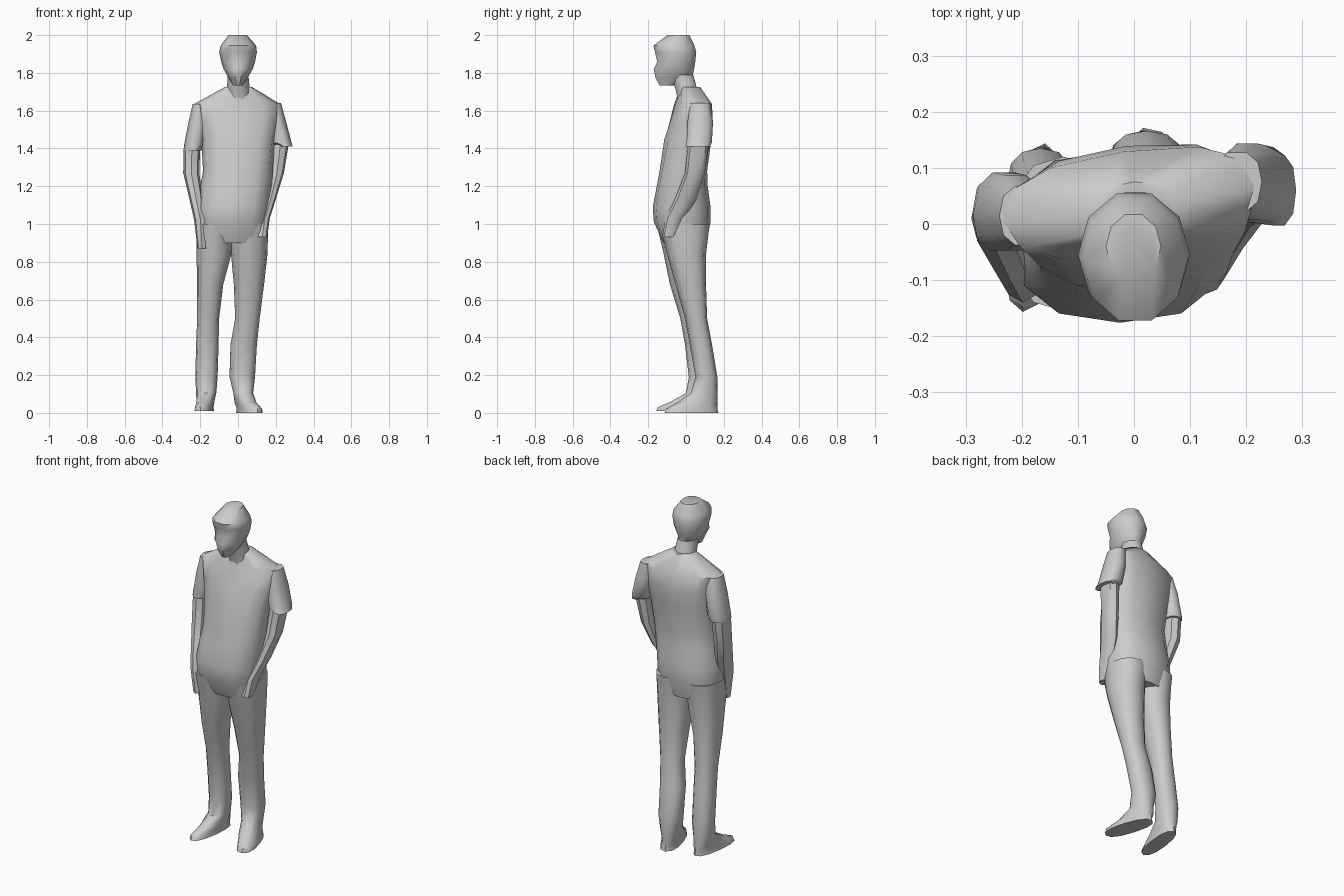
import bpy, bmesh, math


def loft(name, rings, sides=12, power=0.85):
    """Skin stacked rounded sections: (x0, x1, y0, y1, z[, yaw])."""
    bm = bmesh.new()
    loops = []
    for x0, x1, y0, y1, z, *turn in rings:
        yaw = turn[0] if turn else 0
        loop = []
        for i in range(sides):
            a = 2 * math.pi * i / sides
            c, s = math.cos(a), math.sin(a)
            u = math.copysign(abs(c) ** power, c) * (x1 - x0) / 2
            v = math.copysign(abs(s) ** power, s) * (y1 - y0) / 2
            loop.append(bm.verts.new((
                (x0 + x1) / 2 + u * math.cos(yaw) - v * math.sin(yaw),
                (y0 + y1) / 2 + u * math.sin(yaw) + v * math.cos(yaw), z)))
        loops.append(loop)
    for a, b in zip(loops, loops[1:]):
        for i in range(sides):
            j = (i + 1) % sides
            bm.faces.new((a[i], a[j], b[j], b[i]))
    bm.faces.new(loops[0])
    bm.faces.new(loops[-1])
    bmesh.ops.recalc_face_normals(bm, faces=bm.faces)
    mesh = bpy.data.meshes.new(name)
    bm.to_mesh(mesh)
    bm.free()
    ob = bpy.data.objects.new(name, mesh)
    bpy.context.collection.objects.link(ob)
    bpy.ops.object.select_all(action='DESELECT')
    ob.select_set(True)
    bpy.context.view_layer.objects.active = ob
    bpy.ops.object.shade_smooth_by_angle(angle=math.radians(45))
    return ob


# Head bowed slightly forward, with brow, nose and chin steps
loft("head", [
    (-.025, .025, -.14, -.07, 1.732),
    (-.048, .048, -.165, .038, 1.77),
    (-.076, .078, -.177, .048, 1.82),
    (-.088, .09, -.157, .054, 1.857),
    (-.1, .1, -.17, .06, 1.91),
    (-.092, .096, -.178, .05, 1.945),
    (-.05, .048, -.1, .02, 2.0)], sides=10, power=1.0)

loft("neck", [
    (-.07, .075, -.045, .085, 1.65),
    (-.058, .062, -.06, .06, 1.72),
    (-.055, .055, -.09, .042, 1.79)], sides=10, power=1.0)

# Shirt and hips, shoulders turned a little
loft("torso", [
    (-.2, .14, -.12, .105, .9),
    (-.222, .16, -.17, .13, 1.01),
    (-.215, .165, -.176, .13, 1.09),
    (-.2, .178, -.155, .115, 1.2),
    (-.185, .185, -.14, .112, 1.28),
    (-.195, .195, -.115, .135, 1.45, .08),
    (-.215, .215, -.085, .14, 1.54, .12),
    (-.235, .225, -.055, .13, 1.635, .14),
    (-.07, .075, -.03, .075, 1.725, .1)], power=.8)

# Short sleeves
loft("left_sleeve", [
    (.225, .289, -.005, .125, 1.41),
    (.17, .284, .0, .14, 1.43),
    (.15, .255, .005, .146, 1.54),
    (.14, .228, .02, .13, 1.64)], sides=10)
loft("right_sleeve", [
    (-.288, -.19, -.05, .09, 1.39),
    (-.285, -.18, -.05, .095, 1.42),
    (-.262, -.16, -.05, .09, 1.54),
    (-.24, -.15, -.04, .07, 1.635)], sides=10)

# Bare arms reaching forward into the pockets
loft("left_arm", [
    (.1, .155, -.125, -.06, .93),
    (.115, .168, -.11, -.01, 1.03),
    (.145, .2, -.06, .055, 1.13),
    (.17, .243, -.005, .1, 1.27),
    (.18, .268, .01, .12, 1.42)], sides=8)
loft("right_arm", [
    (-.215, -.165, -.125, -.075, .87),
    (-.232, -.165, -.14, -.03, 1.02),
    (-.257, -.185, -.1, .02, 1.13),
    (-.29, -.205, -.045, .065, 1.27),
    (-.288, -.2, -.04, .08, 1.4)], sides=8)

# Trouser legs running down into the shoes
loft("left_leg", [
    (.005, .115, -.12, .178, .0, .3),
    (.008, .112, -.112, .172, .022, .3),
    (-.01, .09, -.05, .17, .055, .25),
    (-.025, .08, .025, .167, .105, .1),
    (-.045, .09, .05, .166, .19),
    (-.04, .1, .02, .138, .36),
    (-.015, .115, -.005, .112, .5),
    (-.022, .138, -.055, .106, .68),
    (-.037, .156, -.1, .106, .84),
    (-.04, .16, -.14, .125, 1.0)])
loft("right_leg", [
    (-.225, -.132, -.158, .145, .01, -.13),
    (-.222, -.135, -.15, .142, .03, -.13),
    (-.22, -.125, -.08, .14, .06, -.1),
    (-.222, -.115, .0, .135, .105),
    (-.226, -.108, .015, .135, .19),
    (-.222, -.103, -.005, .115, .36),
    (-.216, -.1, -.03, .1, .5),
    (-.216, -.078, -.085, .095, .68),
    (-.22, -.035, -.118, .098, .84),
    (-.222, -.03, -.155, .12, 1.0)])
